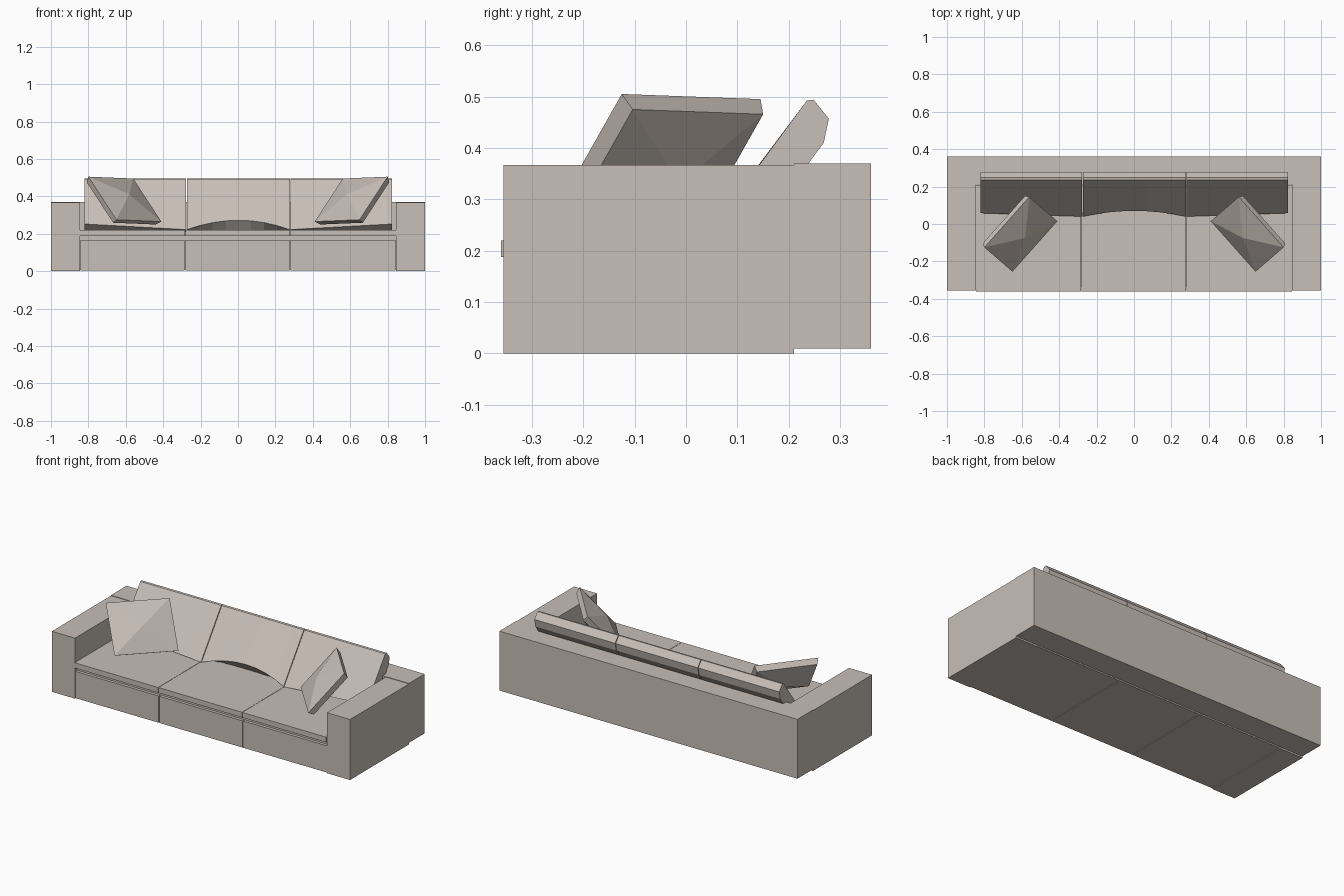
import bpy, bmesh
from mathutils import Vector

if "Cube" in bpy.data.objects:
    bpy.data.objects.remove(bpy.data.objects["Cube"])

fabric = bpy.data.materials.new("warm_grey_fabric")
fabric.diffuse_color = (0.58, 0.52, 0.475, 1)
fabric.use_nodes = True
fabric.node_tree.nodes["Principled BSDF"].inputs["Base Color"].default_value = fabric.diffuse_color


def finish(name, bm):
    bmesh.ops.recalc_face_normals(bm, faces=bm.faces[:])
    me = bpy.data.meshes.new(name)
    bm.to_mesh(me)
    bm.free()
    me.materials.append(fabric)
    ob = bpy.data.objects.new(name, me)
    bpy.context.collection.objects.link(ob)
    return ob


def box(name, x0, x1, y0, y1, z0, z1):
    bm = bmesh.new()
    bmesh.ops.create_cube(bm, size=1)
    for v in bm.verts:
        v.co = (x0 + (v.co.x + .5) * (x1 - x0),
                y0 + (v.co.y + .5) * (y1 - y0),
                z0 + (v.co.z + .5) * (z1 - z0))
    return finish(name, bm)


def loft(name, rings):
    """Skin a row of equal profiles and close both ends."""
    bm = bmesh.new()
    rows = [[bm.verts.new(p) for p in ring] for ring in rings]
    n = len(rows[0])
    for a, b in zip(rows, rows[1:]):
        for i in range(n):
            j = (i + 1) % n
            bm.faces.new((a[i], a[j], b[j], b[i]))
    bm.faces.new(rows[0])
    bm.faces.new(rows[-1])
    return finish(name, bm)


def pillow(name, side):
    # four corners of the leaning square, thick rim, peaked front and back
    a = Vector((-.80, -.125, .505))
    b = Vector((-.56, .145, .495))
    d = Vector((-.65, -.255, .275))
    c = b + d - a
    n = -(b - a).cross(d - a).normalized()
    if n.y > 0:
        n = -n
    mid = (a + c) / 2
    flip = lambda p: (p.x * side, p.y, p.z)
    bm = bmesh.new()
    front = [bm.verts.new(flip(p)) for p in (a, b, c, d)]
    back = [bm.verts.new(flip(p + (mid - p) * .06 - n * .035)) for p in (a, b, c, d)]
    tip_f = bm.verts.new(flip(mid + n * .04))
    tip_b = bm.verts.new(flip(mid - n * .085))
    for i in range(4):
        j = (i + 1) % 4
        bm.faces.new((front[i], front[j], tip_f))
        bm.faces.new((back[i], back[j], tip_b))
        bm.faces.new((front[i], front[j], back[j], back[i]))
    return finish(name, bm)


# frame: arms and back
box("back_frame", -1, 1, .21, .36, .01, .37)
box("left_arm", -1, -.845, -.355, .21, 0, .367)
box("right_arm", .845, 1, -.355, .21, 0, .367)

# seat: three base blocks, recessed strip and thin cushions
edges = [-.845, -.283, .28, .845]
names = ["left", "middle", "right"]
for nm, x0, x1 in zip(names, edges, edges[1:]):
    box(nm + "_seat_base", x0 + .002, x1 - .002, -.353, .209, .003, .165)
    box(nm + "_seat_cushion", x0 + .001, x1 - .001, -.36, .209, .188, .22)
box("seat_recess", -.844, .844, -.335, .209, .16, .19)

# leaning back cushions; the bottom front edge is lifted by a rule along x
spans = [(-.82, -.277), (-.273, .277), (.281, .823)]
lifts = [lambda t: .03 * (1 - t), lambda t: .05 * (1 - (2 * t - 1) ** 2), lambda t: .03 * t]
for nm, (x0, x1), lift in zip(names, spans, lifts):
    rings = []
    for k in range(9):
        t = k / 8
        x, h = x0 + (x1 - x0) * t, lift(t)
        rings.append([(x, .04 + h * .6, .222 + h), (x, .235, .492), (x, .248, .494),
                      (x, .278, .457), (x, .268, .41), (x, .12, .21)])
    loft(nm + "_back_cushion", rings)

# throw pillows
pillow("left_pillow", 1)
pillow("right_pillow", -1)
